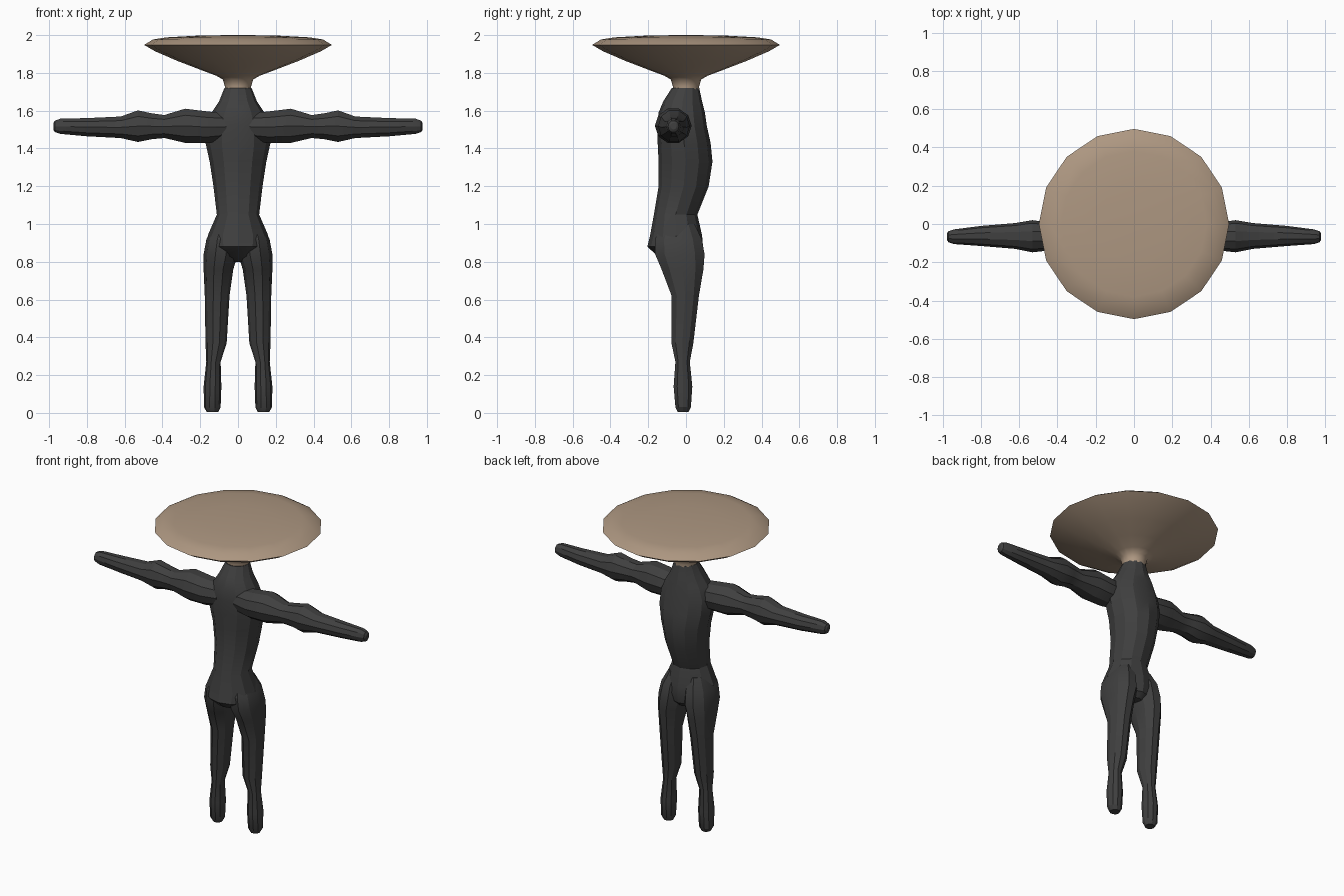
import bpy, bmesh, math
from mathutils import Vector


def material(name, rgb):
    m = bpy.data.materials.new(name)
    m.diffuse_color = (*rgb, 1)
    return m


CHARCOAL = material("charcoal", (0.05, 0.05, 0.05))
TAN = material("tan", (0.42, 0.31, 0.22))


def loft(name, rings, mat, angle):
    """Skin a list of closed rings of points and cap both ends."""
    bm = bmesh.new()
    loops = [[bm.verts.new(p) for p in ring] for ring in rings]
    n = len(loops[0])
    for a, b in zip(loops, loops[1:]):
        for i in range(n):
            j = (i + 1) % n
            bm.faces.new((a[i], a[j], b[j], b[i]))
    bm.faces.new(loops[0][::-1])
    bm.faces.new(loops[-1])
    bmesh.ops.recalc_face_normals(bm, faces=bm.faces)
    me = bpy.data.meshes.new(name)
    bm.to_mesh(me)
    bm.free()
    me.materials.append(mat)
    ob = bpy.data.objects.new(name, me)
    bpy.context.collection.objects.link(ob)
    bpy.ops.object.select_all(action='DESELECT')
    ob.select_set(True)
    bpy.context.view_layer.objects.active = ob
    bpy.ops.object.shade_smooth_by_angle(angle=math.radians(angle))
    return ob


def oval(u0, u1, v0, v1, n):
    """Points of an oval filling the given box, as (u, v)."""
    cu, cv, ru, rv = (u0 + u1) / 2, (v0 + v1) / 2, (u1 - u0) / 2, (v1 - v0) / 2
    return [(cu + ru * math.cos(2 * math.pi * i / n),
             cv + rv * math.sin(2 * math.pi * i / n)) for i in range(n)]


# Torso: height, half width, front y, back y
torso = [(0.80, 0.04, -0.07, 0.05), (0.83, 0.11, -0.15, 0.08),
         (0.88, 0.155, -0.205, 0.09), (0.94, 0.160, -0.19, 0.085),
         (1.05, 0.112, -0.17, 0.06), (1.20, 0.130, -0.145, 0.12),
         (1.33, 0.150, -0.145, 0.14), (1.43, 0.172, -0.15, 0.13),
         (1.52, 0.170, -0.15, 0.11), (1.59, 0.140, -0.145, 0.10),
         (1.65, 0.100, -0.12, 0.085), (1.72, 0.072, -0.075, 0.07)]
loft("torso", [[(x, y, z) for x, y in oval(-w, w, f, b, 12)]
               for z, w, f, b in torso], CHARCOAL, 25)

# Legs: height, inner x, outer x, front y, back y
leg = [(0.005, 0.105, 0.165, -0.045, 0.015), (0.03, 0.092, 0.180, -0.058, 0.028),
       (0.14, 0.088, 0.182, -0.068, 0.036), (0.27, 0.092, 0.168, -0.058, 0.022),
       (0.37, 0.060, 0.172, -0.080, 0.042), (0.62, 0.045, 0.176, -0.080, 0.072),
       (0.76, 0.025, 0.182, -0.135, 0.098), (0.84, 0.000, 0.182, -0.170, 0.105),
       (0.92, 0.000, 0.167, -0.170, 0.090), (1.00, 0.010, 0.125, -0.13, 0.05)]

# Arms: distance out, low z, high z, front y, back y
arm = [(0.06, 1.44, 1.59, -0.14, 0.02), (0.16, 1.425, 1.60, -0.16, 0.025),
       (0.28, 1.425, 1.615, -0.165, 0.03), (0.39, 1.452, 1.58, -0.14, 0.00),
       (0.46, 1.445, 1.59, -0.14, 0.01), (0.53, 1.43, 1.606, -0.148, 0.02),
       (0.62, 1.452, 1.572, -0.13, 0.005), (0.80, 1.462, 1.563, -0.115, -0.01),
       (0.94, 1.475, 1.56, -0.105, -0.028), (0.97, 1.485, 1.548, -0.095, -0.038),
       (0.978, 1.50, 1.535, -0.082, -0.05)]

for side, s in (("left", 1), ("right", -1)):
    loft(side + "_leg", [[(s * x, y, z) for x, y in oval(i, o, f, b, 10)]
                         for z, i, o, f, b in leg], CHARCOAL, 25)
    loft(side + "_arm", [[(s * x, y, z) for y, z in oval(f, b, lo, hi, 10)]
                         for x, lo, hi, f, b in arm], CHARCOAL, 25)

# Flared dish in place of a head: radius, height
dish = [(0.070, 1.70), (0.070, 1.73), (0.080, 1.765), (0.115, 1.785),
        (0.20, 1.817), (0.32, 1.863), (0.44, 1.915), (0.497, 1.948),
        (0.45, 1.977), (0.38, 1.988), (0.20, 1.998), (0.03, 2.0)]
loft("dish_head", [[(x, y, z) for x, y in oval(-r, r, -r, r, 16)]
                   for r, z in dish], TAN, 50)
